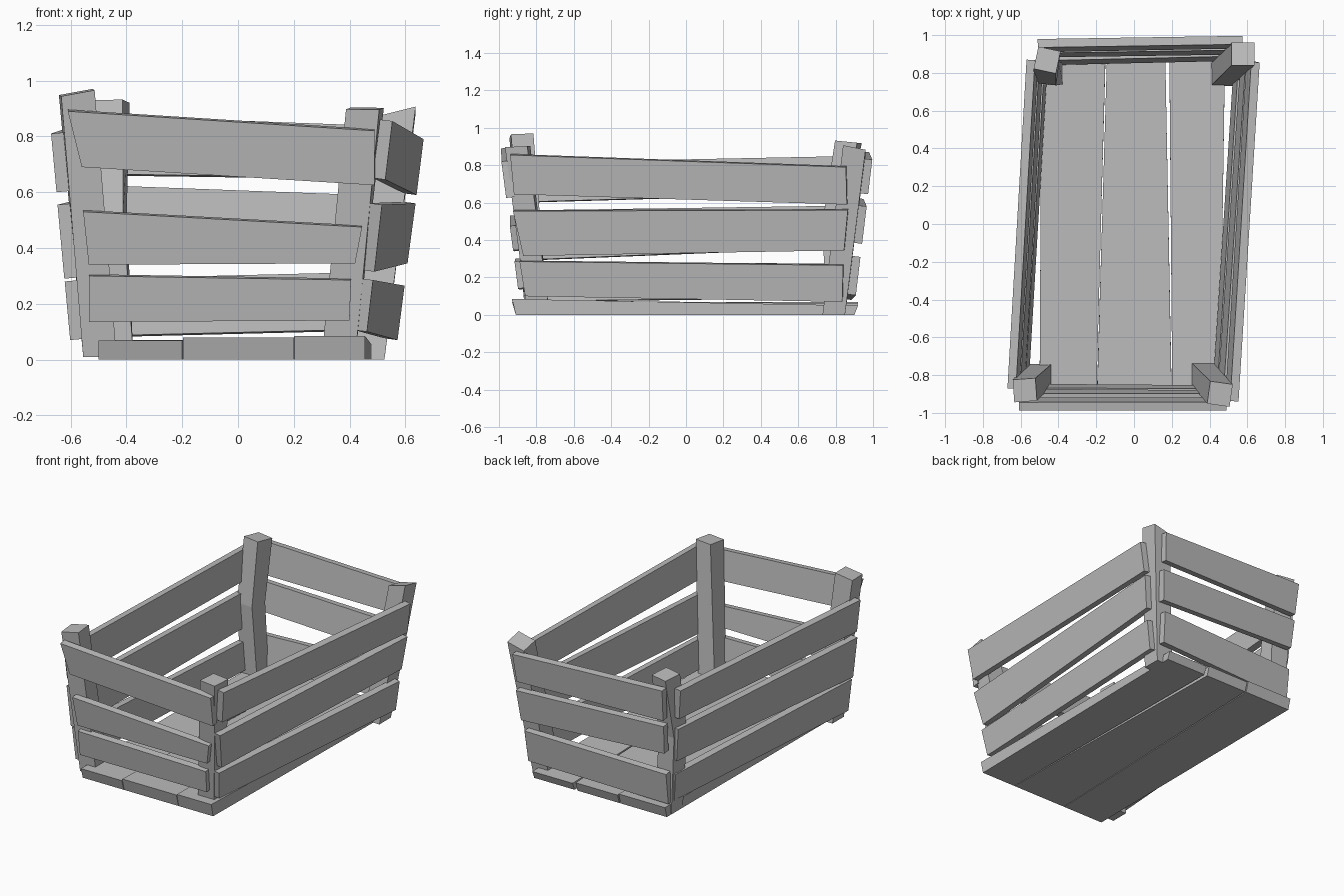
import bpy, bmesh, math
from mathutils import Vector, Matrix

default = bpy.data.objects.get("Cube")
if default:
    bpy.data.objects.remove(default, do_unlink=True)

GREY = (0.5, 0.5, 0.5, 1.0)
wood = bpy.data.materials.new("grey_wood")
wood.use_nodes = True
wood.diffuse_color = GREY
wood.node_tree.nodes["Principled BSDF"].inputs["Base Color"].default_value = GREY


def loft(name, rings):
    """Closed solid through a list of matching rings, flat shaded."""
    bm = bmesh.new()
    loops = [[bm.verts.new(p) for p in ring] for ring in rings]
    for low, high in zip(loops, loops[1:]):
        for i in range(len(low)):
            j = (i + 1) % len(low)
            bm.faces.new((low[i], low[j], high[j], high[i]))
    bm.faces.new(loops[0][::-1])
    bm.faces.new(loops[-1])
    bmesh.ops.recalc_face_normals(bm, faces=bm.faces)
    mesh = bpy.data.meshes.new(name)
    bm.to_mesh(mesh)
    bm.free()
    mesh.materials.append(wood)
    obj = bpy.data.objects.new(name, mesh)
    bpy.context.scene.collection.objects.link(obj)
    return obj


def plank(name, outer, thickness=0.045):
    """Board whose outer face is given; it thickens towards the crate's middle."""
    outer = [Vector(p) for p in outer]
    normal = (outer[2] - outer[0]).cross(outer[3] - outer[1]).normalized()
    centre = sum(outer, Vector()) / 4
    if normal.dot(Vector((centre.x, centre.y, 0))) > 0:
        normal.negate()
    loft(name, [outer, [p + normal * thickness for p in outer]])


def post(name, centres, twist, tilt):
    """Square post through its centre points; the top end is twisted and cut aslant."""
    rings = []
    for n, c in enumerate(centres):
        f = n / (len(centres) - 1)
        turn = Matrix.Rotation(math.radians(twist * f), 3, "Z")
        ring = []
        for sx, sy in ((-1, -1), (1, -1), (1, 1), (-1, 1)):
            offset = turn @ Vector((sx, sy, 0)) * 0.06
            offset.z = (offset.x * tilt[0] + offset.y * tilt[1]) * f
            ring.append(Vector(c) + offset)
        rings.append(ring)
    loft(name, rings)


# Walls lean outwards: each rule gives the outer face at a spot along the wall and a height
walls = {
    "front": lambda a, z: (a, -0.877 - 0.13 * z - 0.007 * a, z),
    "back": lambda a, z: (a, 0.885 + 0.12 * z + 0.02 * a, z),
    "right": lambda a, z: (0.507 + 0.067 * a + 0.128 * z, a, z),
    "left": lambda a, z: (-0.545 + 0.06 * a - 0.09 * z, a, z),
}

# Crooked slats, top to bottom: (along, height) of the four outer corners
slats = {
    "front": [
        [(-.61, .89), (.49, .82), (.49, .625), (-.56, .69)],
        [(-.555, .53), (.445, .475), (.42, .345), (-.535, .34)],
        [(-.535, .3), (.405, .285), (.4, .14), (-.535, .135)],
    ],
    "back": [
        [(-.51, .87), (.575, .83), (.56, .645), (-.5, .66)],
        [(-.5, .62), (.57, .58), (.55, .38), (-.49, .43)],
        [(-.49, .285), (.53, .31), (.52, .105), (-.49, .08)],
    ],
    "right": [
        [(-.94, .855), (.855, .79), (.86, .59), (-.92, .645)],
        [(-.925, .555), (.865, .56), (.845, .345), (-.87, .315)],
        [(-.89, .285), (.84, .265), (.835, .07), (-.86, .1)],
    ],
    "left": [
        [(-.87, .81), (.87, .845), (.86, .65), (-.86, .6)],
        [(-.87, .555), (.86, .58), (.85, .36), (-.86, .29)],
        [(-.85, .28), (.85, .27), (.84, .09), (-.84, .07)],
    ],
}
for side, rows in slats.items():
    for level, corners in zip(("top", "middle", "bottom"), rows):
        plank(f"{side}_{level}_slat", [walls[side](a, z) for a, z in corners])

# Corner posts, splayed outwards
post("front_left_post", [(-.495, -.8, .01), (-.578, -.88, .957)], 4, (.18, .05))
post("front_right_post", [(.36, -.79, .01), (.455, -.9, .9)], -8, (0, .05))
post("back_left_post", [(-.435, .8, .01), (-.465, .8, .52), (-.46, .868, .925)], -12, (0, -.1))
post("back_right_post", [(.465, .79, 0), (.577, .9, .88)], 0, (.25, -.2))

# Floor boards: left and right edge at the front, then at the back, and thickness at each end
floor = {
    "left": ((-.5, -.2), (-.49, -.15), .068, .07),
    "middle": ((-.197, .2), (-.142, .165), .08, .06),
    "right": ((.203, .455), (.187, .482), .085, .05),
}
for side, (front, back, front_z, back_z) in floor.items():
    ends = []
    for (x0, x1), y, top in ((front, -.91, front_z), (back, .9, back_z)):
        skew = math.copysign(0.02, y)
        ends.append([(x0, y, 0), (x1, y, 0), (x1, y + skew, top), (x0, y + skew, top)])
    loft(f"{side}_floor_board", ends)
